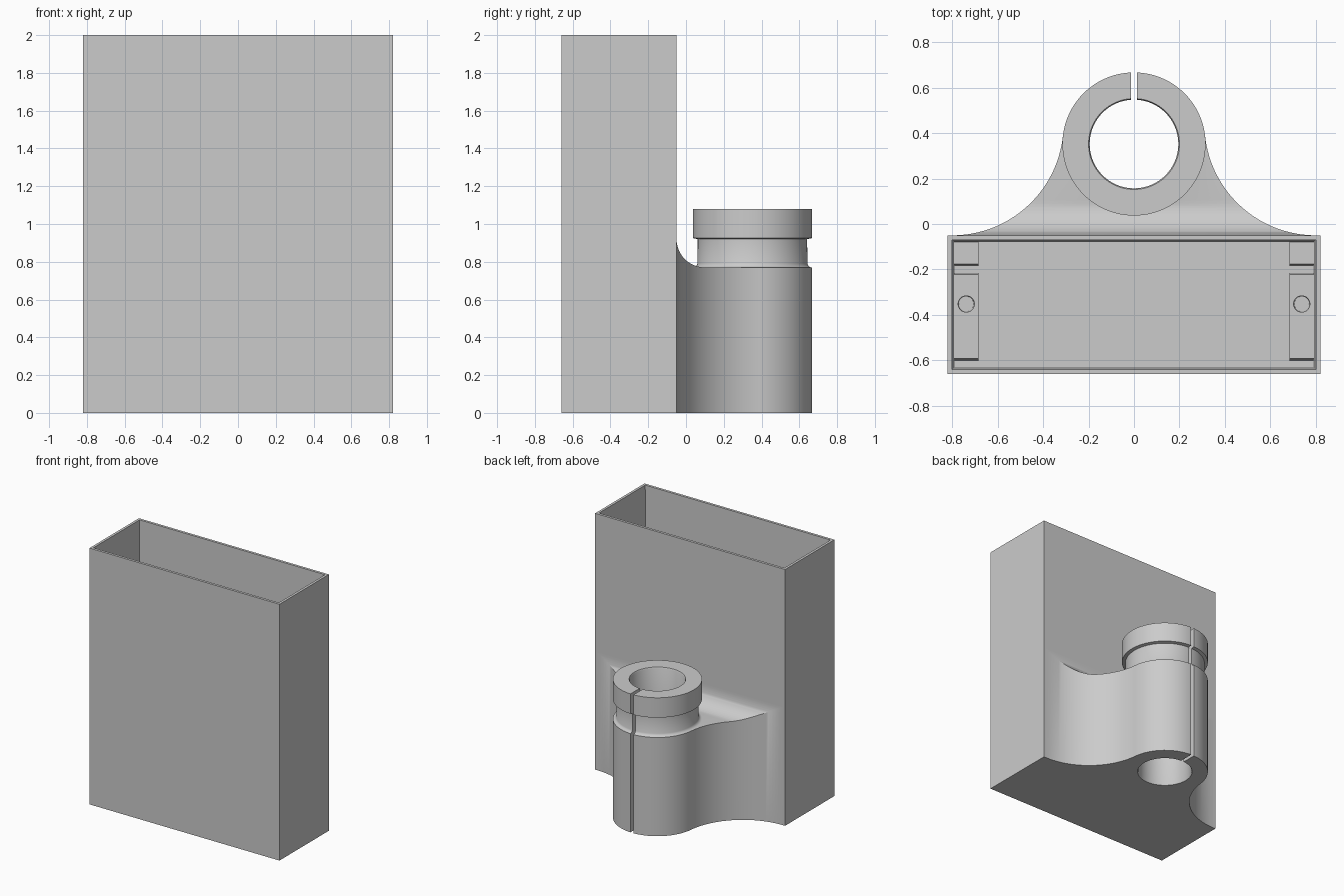
import bpy
import bmesh
from math import sin, cos, pi, atan2
from mathutils import Vector

cube = bpy.data.objects.get("Cube")
if cube:
    bpy.data.objects.remove(cube, do_unlink=True)

grey = bpy.data.materials.new("plain_grey")
grey.use_nodes = True
grey.diffuse_color = (0.6, 0.6, 0.6, 1)
grey.node_tree.nodes["Principled BSDF"].inputs["Base Color"].default_value = (0.6, 0.6, 0.6, 1)

SEG = 96
CLAMP = Vector((0, 0.352, 0))
BACK = -0.05  # rear face of the box


def loft(name, rings):
    """Closed solid through rings that share a point count."""
    bm = bmesh.new()
    rows = [[bm.verts.new(p) for p in ring] for ring in rings]
    n = len(rows[0])
    for a, b in zip(rows, rows[1:]):
        for i in range(n):
            j = (i + 1) % n
            bm.faces.new((a[i], a[j], b[j], b[i]))
    bm.faces.new(rows[0][::-1])
    bm.faces.new(rows[-1])
    bmesh.ops.recalc_face_normals(bm, faces=bm.faces[:])
    mesh = bpy.data.meshes.new(name)
    bm.to_mesh(mesh)
    bm.free()
    mesh.materials.append(grey)
    ob = bpy.data.objects.new(name, mesh)
    bpy.context.collection.objects.link(ob)
    return ob


def lathe(name, profile, centre, seg=SEG):
    return loft(name, [[centre + Vector((r * cos(2 * pi * i / seg), r * sin(2 * pi * i / seg), z))
                        for i in range(seg)] for r, z in profile])


def block(name, x, y, z, top_grow_x=0, top_grow_y=0):
    rings = []
    for h, gx, gy in ((z[0], 0, 0), (z[1], top_grow_x, top_grow_y)):
        a, b, c, d = x[0] - gx, x[1] + gx, y[0] - gy, y[1] + gy
        rings.append([(a, c, h), (b, c, h), (b, d, h), (a, d, h)])
    return loft(name, rings)


def combine(ob, tool, operation):
    mod = ob.modifiers.new("cut", 'BOOLEAN')
    mod.operation, mod.solver, mod.object = operation, 'EXACT', tool
    bpy.context.view_layer.objects.active = ob
    bpy.ops.object.modifier_apply(modifier=mod.name)
    bpy.data.objects.remove(tool, do_unlink=True)


# Open box with slightly drafted inner walls
box = block("box", (-0.82, 0.82), (-0.66, BACK), (0, 2))
combine(box, block("cavity", (-0.79, 0.79), (-0.63, -0.08), (0.03, 2.002), 0.01, 0.01), 'DIFFERENCE')

# Inner corner pads and screw bosses, one of each per side
for side, s in (("left", 1), ("right", -1)):
    xs = sorted((0.685 * s, 0.8 * s))
    block(side + "_corner_pad", xs, (-0.185, -0.065), (0.02, 0.4), 0, -0.008)
    boss = block(side + "_screw_boss", xs, (-0.6, -0.215), (0.02, 0.4), 0, -0.008)
    hole = lathe("hole", [(0.033, 0.1), (0.036, 0.41)], Vector((0.738 * s, -0.352, 0)), 32)
    combine(boss, hole, 'DIFFERENCE')

# Flared bracket: concave arcs run from the box back to the clamp barrel
R, CX = 0.49, 0.8
CY = BACK + R
end = atan2(CLAMP.y - CY, -CX) + 2 * pi
start = 1.5 * pi
arc = []
for i in range(33):
    a = start + (end - start) * i / 32
    arc.append((CX + R * cos(a), CY + R * sin(a)))
arc.insert(0, (CX, BACK - 0.01))
outline = arc + [(-x, y) for x, y in reversed(arc)]
clamp = loft("clamp_bracket", [[(x, y, z) for x, y in outline] for z in (0, 1)])

# Side profile with the fillet that sweeps up to the box
f = 0.15
side_profile = [(-0.2, -0.1), (0.6, -0.1), (0.6, 0.77)]
for i in range(17):
    a = 1.5 * pi - 0.5 * pi * i / 16
    side_profile.append((BACK + f + f * cos(a), 0.77 + f + f * sin(a)))
side_profile.append((-0.2, 0.77 + f))
combine(clamp, loft("profile", [[(x, y, z) for y, z in side_profile] for x in (-1, 1)]), 'INTERSECT')

# Clamp barrel with necked groove and collar
barrel = [(0.315, 0), (0.315, 0.77), (0.307, 0.771), (0.297, 0.778), (0.291, 0.79),
          (0.29, 0.92), (0.315, 0.925), (0.315, 1.08)]
combine(clamp, lathe("barrel", barrel, CLAMP), 'UNION')

# Bore with small chamfers, then the clamping slot at the rear
bore = [(0.205, -0.01), (0.195, 0.01), (0.195, 1.07), (0.205, 1.09)]
combine(clamp, lathe("bore", bore, CLAMP), 'DIFFERENCE')
combine(clamp, block("slot", (-0.013, 0.013), (0.4, 0.8), (-0.1, 1.2)), 'DIFFERENCE')

bpy.ops.object.select_all(action='DESELECT')
clamp.select_set(True)
bpy.context.view_layer.objects.active = clamp
bpy.ops.object.shade_smooth_by_angle(angle=0.5)
